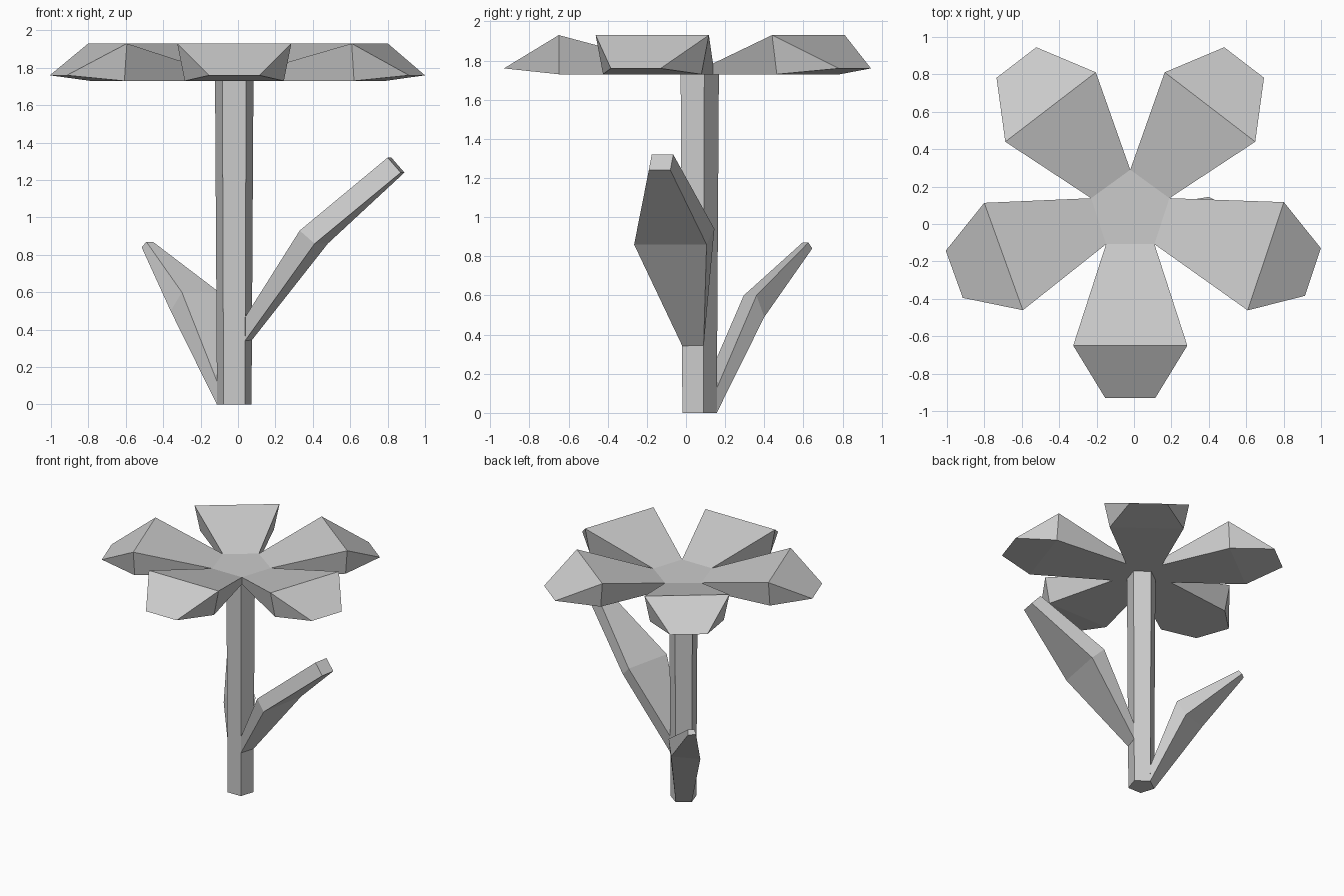
import bpy
import bmesh
from math import cos, sin, radians
from mathutils import Vector

if "Cube" in bpy.data.objects:
    bpy.data.objects.remove(bpy.data.objects["Cube"], do_unlink=True)

GREY = (0.6, 0.6, 0.6, 1)
grey = bpy.data.materials.new("plain_grey")
grey.use_nodes = True
grey.diffuse_color = GREY
grey.node_tree.nodes["Principled BSDF"].inputs["Base Color"].default_value = GREY


def finish(name, bm):
    bmesh.ops.recalc_face_normals(bm, faces=bm.faces)
    mesh = bpy.data.meshes.new(name)
    bm.to_mesh(mesh)
    bm.free()
    mesh.materials.append(grey)
    obj = bpy.data.objects.new(name, mesh)
    bpy.context.collection.objects.link(obj)


def loft(name, rings):
    """Skin a list of equal-sized rings and cap both ends."""
    bm = bmesh.new()
    loops = [[bm.verts.new(p) for p in ring] for ring in rings]
    n = len(rings[0])
    for a, b in zip(loops, loops[1:]):
        for i in range(n):
            j = (i + 1) % n
            bm.faces.new((a[i], a[j], b[j], b[i]))
    bm.faces.new(loops[0])
    bm.faces.new(loops[-1])
    finish(name, bm)


def pentagon(centre, radius, z):
    angles = [radians(90 + 72 * i) for i in range(5)]
    return [Vector((centre[0] + radius * cos(a), centre[1] + radius * sin(a), z))
            for a in angles]


# Five-sided stem, slightly wider at the top
AXIS = (-0.02, 0.06)
loft("stem", [pentagon(AXIS, 0.097, 0), pentagon(AXIS, 0.108, 1.735)])

# Flower head: flat middle with five ridged petals sharing its sides
HEAD = Vector((-0.02, 0.07, 0))
BASE, DISC, RIDGE, TIP = 1.73, 1.785, 1.93, 1.76
PETALS = [(127.5, 0.70, 1.0), (199.8, 0.72, 1.0), (270, 0.72, 1.0),
          (341.5, 0.764, 1.03), (52.5, 0.70, 1.0)]  # angle, ridge reach, tip reach
bm = bmesh.new()
top = [bm.verts.new(p) for p in pentagon(HEAD, 0.22, DISC)]
low = [bm.verts.new(p) for p in pentagon(HEAD, 0.22, BASE)]
bm.faces.new(top)
bm.faces.new(low)
for i, (angle, ridge, reach) in enumerate(PETALS):
    j = (i + 1) % 5
    a = radians(angle)
    out, side = Vector((cos(a), sin(a), 0)), Vector((-sin(a), cos(a), 0))

    def pair(dist, half, z):
        return [bm.verts.new(HEAD + out * dist + side * s * half + Vector((0, 0, z)))
                for s in (-1, 1)]

    # Sides run clockwise then anticlockwise about the petal direction
    crest, under, tip = pair(ridge, 0.305, RIDGE), pair(ridge, 0.265, BASE), pair(reach, 0.134, TIP)
    inner, root = (top[i], top[j]), (low[i], low[j])
    for upper, lower in ((inner, crest), (crest, tip), (root, under), (under, tip)):
        bm.faces.new((upper[0], upper[1], lower[1], lower[0]))
    for s in (0, 1):
        bm.faces.new((inner[s], crest[s], under[s], root[s]))
        bm.faces.new((crest[s], tip[s], under[s]))
finish("flower_head", bm)

# Leaves growing from stem sides: root, broad middle, narrow tip
loft("left_leaf", [
    [(0.037, -0.018, 0.34), (0.071, 0.09, 0.34), (0.075, 0.09, 0.47), (0.04, -0.02, 0.47)],
    [(0.41, -0.265, 0.86), (0.48, 0.105, 0.86), (0.40, 0.145, 0.94), (0.33, -0.23, 0.93)],
    [(0.87, -0.19, 1.24), (0.89, -0.08, 1.24), (0.82, -0.065, 1.32), (0.80, -0.175, 1.32)],
])
loft("right_leaf", [
    [(-0.113, 0.09, 0), (-0.02, 0.157, 0), (-0.02, 0.157, 0.125), (-0.113, 0.09, 0.125)],
    [(-0.36, 0.335, 0.50), (-0.15, 0.40, 0.49), (-0.10, 0.36, 0.60), (-0.30, 0.295, 0.60)],
    [(-0.515, 0.61, 0.84), (-0.47, 0.645, 0.84), (-0.455, 0.625, 0.87), (-0.49, 0.595, 0.87)],
])
